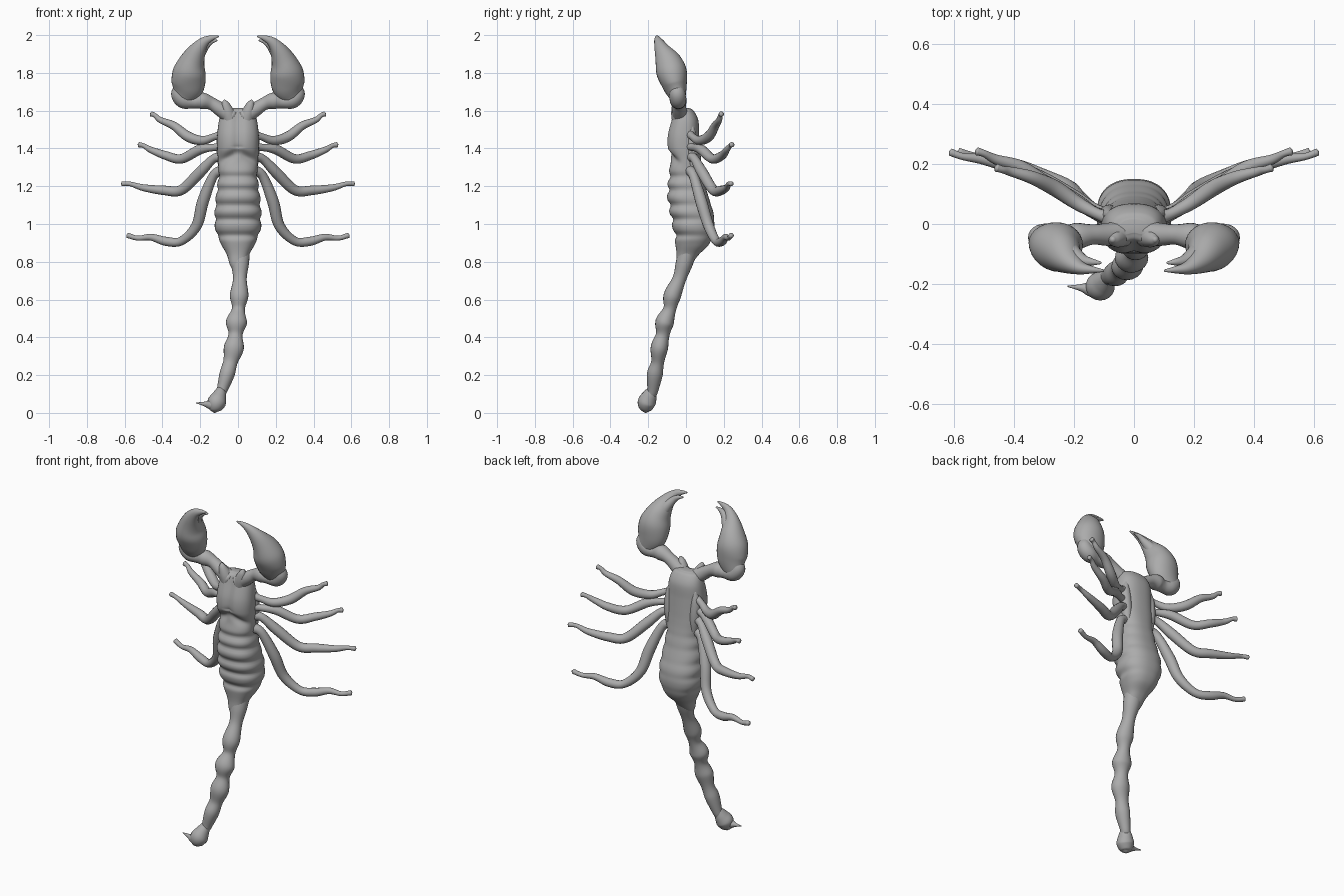
import bpy, bmesh, math
from mathutils import Vector

GREY = bpy.data.materials.new("dark_grey")
GREY.diffuse_color = (.41, .41, .41, 1)


def spline(rows, steps):
    """Catmull-Rom interpolation of number tuples."""
    v = [Vector(r) for r in rows]
    v = [v[0] * 2 - v[1]] + v + [v[-1] * 2 - v[-2]]
    out = []
    for i in range(1, len(v) - 2):
        a, b, c, d = v[i - 1:i + 3]
        for k in range(steps):
            t = k / steps
            out.append(0.5 * (2 * b + (c - a) * t + (2 * a - 5 * b + 4 * c - d) * t * t
                              + (3 * b - a - 3 * c + d) * t ** 3))
    return out + [v[-2]]


def skin(name, rings, start, end):
    """Skin closed rings and close both ends to a point."""
    bm = bmesh.new()
    rv = [[bm.verts.new(p) for p in r] for r in rings]
    n = len(rv[0])
    for r, q in zip(rv, rv[1:]):
        for i in range(n):
            bm.faces.new((r[i], r[(i + 1) % n], q[(i + 1) % n], q[i]))
    for ring, tip in ((rv[0], start), (rv[-1], end)):
        c = bm.verts.new(tip)
        for i in range(n):
            bm.faces.new((ring[i], ring[(i + 1) % n], c))
    bmesh.ops.recalc_face_normals(bm, faces=bm.faces)
    for f in bm.faces:
        f.smooth = True
    me = bpy.data.meshes.new(name)
    bm.to_mesh(me)
    bm.free()
    me.materials.append(GREY)
    ob = bpy.data.objects.new(name, me)
    bpy.context.collection.objects.link(ob)
    return ob


def sweep(name, rows, side=1, steps=7, n=20):
    """Tube through rows of (x, y, z, width radius, depth radius)."""
    rows = [(r[0] * side, *r[1:4], r[4] if len(r) > 4 else r[3]) for r in rows]
    s = spline(rows, steps)
    p = [Vector(q[:3]) for q in s]
    rings = []
    for i, c in enumerate(p):
        t = (p[min(i + 1, len(p) - 1)] - p[max(i - 1, 0)]).normalized()
        b = Vector((0, 1, 0))
        b = (b - t * b.dot(t)).normalized()
        a = t.cross(b)
        ra, rb = max(s[i][3], .002), max(s[i][4], .002)
        rings.append([c + a * ra * math.cos(2 * math.pi * k / n)
                      + b * rb * math.sin(2 * math.pi * k / n) for k in range(n)])
    d0, d1 = (p[0] - p[1]).normalized(), (p[-1] - p[-2]).normalized()
    return skin(name, rings, p[0] + d0 * s[0][4] * .5, p[-1] + d1 * s[-1][4] * .5)


# Body: rows of z, half width, front y, back y
BODY = [(1.615, .045, -.04, .015), (1.60, .08, -.065, .04), (1.55, .10, -.08, .065),
        (1.47, .110, -.10, .07), (1.40, .110, -.10, .075), (1.34, .106, -.08, .08),
        (1.27, .104, -.092, .09), (1.16, .117, -.102, .115), (1.05, .126, -.087, .147),
        (.96, .119, -.068, .147), (.89, .088, -.056, .12), (.84, .06, -.05, .07),
        (.79, .045, -.05, .03), (.76, .03, -.045, .0)]
GROOVES = (1.25, 1.18, 1.10, 1.025, .94)


def bump(d, w):
    return math.exp(-(d / w) ** 2)


def body():
    rings, n = [], 56
    for z, w, yf, yb in spline(BODY, 10):
        cy, ry = (yf + yb) / 2, (yb - yf) / 2
        g = sum(bump(z - q, .019) for q in GROOVES)
        ring = []
        for k in range(n):
            a = 2 * math.pi * k / n
            c, s = math.cos(a), math.sin(a)
            front, back = max(0, -s), max(0, s)
            m = 1 - g * (.075 + .06 * front - .06 * back)   # belt grooves
            x = w * m * math.copysign(abs(c) ** .85, c)
            y = cy + ry * m * math.copysign(abs(s) ** .85, s)
            # V-shaped shield edge and centre crease
            y += .018 * front * bump(z - (1.385 - .6 * abs(x)), .025)
            if z > 1.40:
                y += .012 * front * bump(x, .025)
            ring.append(Vector((x, y, z)))
        rings.append(ring)
    skin("body", rings, (0, -.01, 1.612), (0, -.022, .755))


body()

# Tail with swollen segments, bulb and sting
sweep("tail", [(.008, .01, .86, .055, .05), (.01, -.01, .79, .048, .045), (.01, -.035, .71, .036, .036),
               (.006, -.073, .62, .049, .046), (.002, -.086, .55, .034, .034),
               (-.008, -.113, .48, .056, .049), (-.013, -.123, .415, .037, .036),
               (-.022, -.141, .345, .053, .046), (-.04, -.150, .27, .038, .034),
               (-.058, -.165, .205, .040, .042), (-.083, -.175, .125, .029, .03),
               (-.092, -.183, .10, .026, .028)])
sweep("sting_bulb", [(-.088, -.178, .125, .024), (-.10, -.193, .09, .038, .04), (-.113, -.208, .055, .049, .048),
                     (-.122, -.213, .02, .034, .034), (-.124, -.214, .005, .012, .012)])
sweep("sting", [(-.11, -.21, .05, .044, .040), (-.145, -.216, .044, .028, .028),
                (-.175, -.213, .047, .013), (-.222, -.208, .053, .002)])

# Leg paths: x, y, z, radius
LEGS = [
    [(.08, .02, 1.475, .026), (.125, .035, 1.462, .019), (.19, .07, 1.442, .024), (.265, .12, 1.463, .027),
     (.34, .155, 1.52, .022), (.41, .175, 1.55, .016), (.44, .182, 1.575, .012), (.46, .188, 1.583, .014)],
    [(.08, .02, 1.41, .028), (.13, .04, 1.405, .019), (.20, .08, 1.395, .026), (.30, .14, 1.345, .025),
     (.38, .19, 1.362, .023), (.46, .215, 1.392, .017), (.50, .235, 1.415, .012), (.525, .243, 1.42, .014)],
    [(.08, .025, 1.355, .03), (.13, .045, 1.345, .023), (.20, .085, 1.275, .029), (.30, .145, 1.18, .027),
     (.39, .185, 1.178, .025), (.50, .215, 1.192, .018), (.57, .225, 1.212, .012), (.613, .24, 1.213, .013)],
    [(.08, .02, 1.285, .03), (.13, .04, 1.255, .025), (.185, .08, 1.12, .031), (.22, .12, .99, .028),
     (.30, .16, .91, .023), (.38, .19, .908, .024), (.46, .21, .93, .018), (.53, .225, .925, .013),
     (.585, .24, .94, .014)]]

for side, tag in ((1, "right"), (-1, "left")):
    for i, path in enumerate(LEGS):
        sweep(f"leg_{i + 1}_{tag}", path, side, n=14)
    # Pincer arm
    sweep(f"arm_{tag}", [(.03, -.03, 1.565, .045), (.09, -.035, 1.605, .038), (.14, -.035, 1.637, .034),
                         (.19, -.04, 1.652, .044), (.235, -.042, 1.648, .036), (.285, -.042, 1.655, .044),
                         (.312, -.045, 1.685, .042), (.305, -.05, 1.72, .035)], side)
    # Pincer hand running into the long finger
    sweep(f"pincer_{tag}", [(.305, -.04, 1.645, .035, .03), (.285, -.045, 1.68, .064, .045),
                            (.266, -.058, 1.73, .087, .064), (.258, -.075, 1.80, .088, .08),
                            (.243, -.095, 1.86, .068, .07), (.215, -.126, 1.92, .045, .042),
                            (.178, -.147, 1.965, .026, .022), (.138, -.153, 1.985, .014, .012),
                            (.102, -.156, 1.993, .004, .004)], side, n=28)
    # Short movable finger
    sweep(f"finger_{tag}", [(.232, -.075, 1.84, .038), (.205, -.102, 1.90, .032), (.17, -.122, 1.943, .02),
                            (.14, -.127, 1.965, .012), (.11, -.13, 1.972, .004)], side)
    # Mouthpart nub beside the head notch
    sweep(f"mouthpart_{tag}", [(.04, -.035, 1.55, .04), (.055, -.045, 1.595, .034),
                               (.066, -.052, 1.632, .022), (.073, -.052, 1.655, .008)], side)
    # Leg root plate along the flank
    sweep(f"leg_root_{tag}", [(.08, .03, 1.52, .012), (.085, .03, 1.45, .028),
                              (.082, .035, 1.35, .03), (.075, .04, 1.23, .012)], side)
